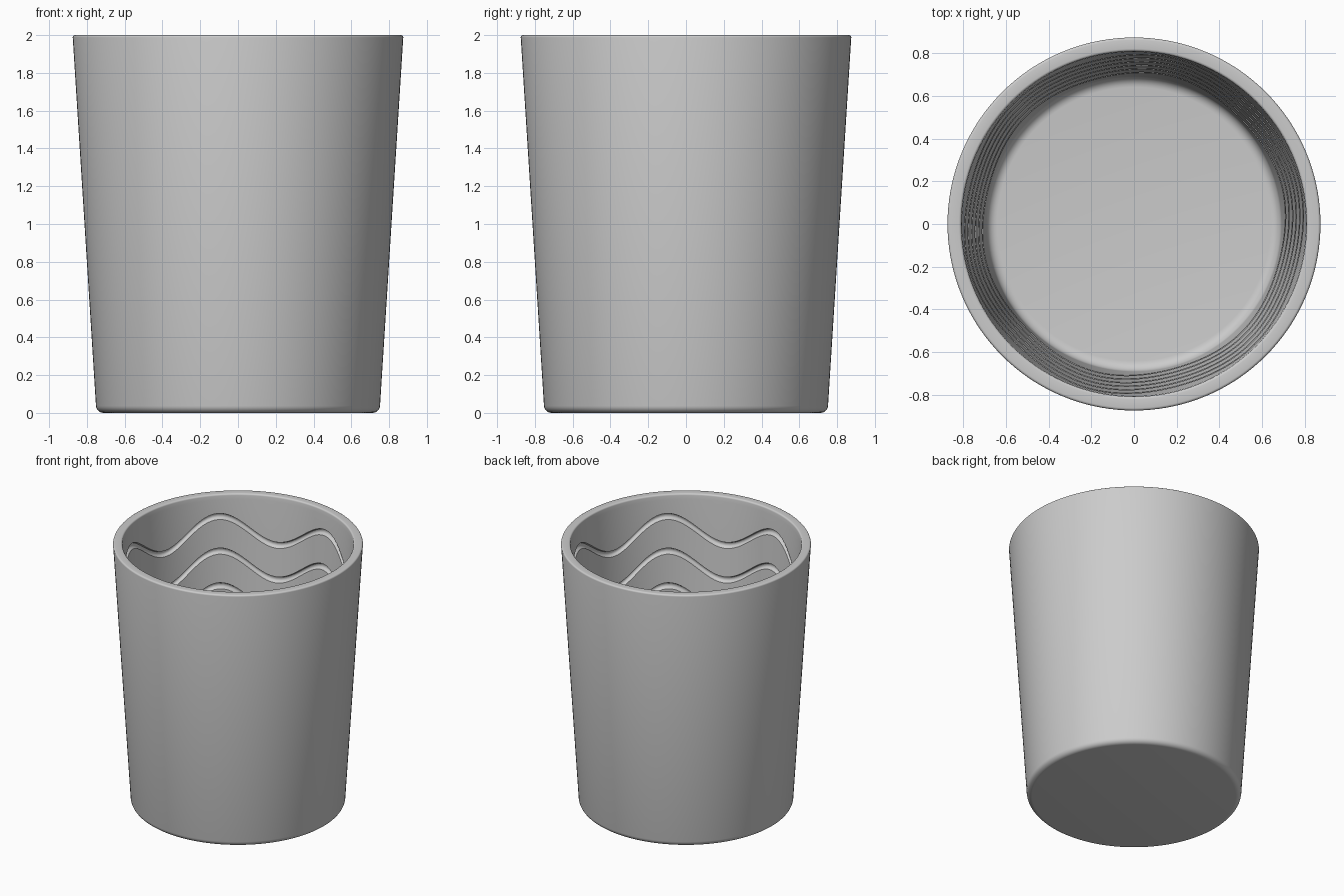
import bpy, bmesh
from math import sin, cos, pi, radians

if "Cube" in bpy.data.objects:
    bpy.data.objects.remove(bpy.data.objects["Cube"])

SEG = 144
WAVES, AMP = 6, 0.1
GROOVES = [1.735 - 0.26 * i for i in range(6)]
HALF, DEPTH = 0.023, 0.022


def inner_radius(z):
    return 0.808 - 0.064 * (1.97 - z)


def arc(cr, cz, rad, a0, a1, n=6):
    """Quarter-round corner as (radius, height) points."""
    pts = []
    for i in range(n + 1):
        a = radians(a0 + (a1 - a0) * i / n)
        pts.append((cr + rad * cos(a), cz + rad * sin(a)))
    return pts


# Each row: (radius or None for the tapered wall, height, wave amplitude, groove depth)
rows = []
# outer wall with rounded foot and rounded rim
rows += [(r, z, 0, 0) for r, z in arc(0.712, 0.04, 0.04, -90, -4)]
rows += [(r, z, 0, 0) for r, z in arc(0.863, 1.988, 0.012, 0, 90, 4)]
rows += [(r, z, 0, 0) for r, z in arc(0.822, 1.988, 0.012, 90, 180, 4)]
rows += [(None, 1.96, 0, 0)]
# inner wall with wavy grooves
for zc in GROOVES:
    for k in range(7):
        t = -1 + k / 3
        rows.append((None, zc - t * HALF, AMP, DEPTH * (1 - t * t) ** 0.5 if abs(t) < 1 else 0))
# rounded inner floor corner
rf = inner_radius(0.16)
rows += [(r, z, 0, 0) for r, z in arc(rf - 0.05, 0.15, 0.05, 0, -90)]

bm = bmesh.new()
rings = []
for r, z, amp, depth in rows:
    ring = []
    for i in range(SEG):
        a = 2 * pi * i / SEG
        h = z + amp * sin(WAVES * a)
        rad = (inner_radius(h) if r is None else r) + depth
        ring.append(bm.verts.new((rad * cos(a), rad * sin(a), h)))
    rings.append(ring)
for lo, hi in zip(rings, rings[1:]):
    for i in range(SEG):
        j = (i + 1) % SEG
        bm.faces.new((lo[i], lo[j], hi[j], hi[i]))
# underside and inside floor
bm.faces.new(rings[0][::-1])
bm.faces.new(rings[-1])
bmesh.ops.recalc_face_normals(bm, faces=bm.faces)

mesh = bpy.data.meshes.new("cup")
bm.to_mesh(mesh)
bm.free()
cup = bpy.data.objects.new("cup", mesh)
bpy.context.collection.objects.link(cup)
bpy.context.view_layer.objects.active = cup
cup.select_set(True)
bpy.ops.object.shade_smooth_by_angle(angle=radians(35))
